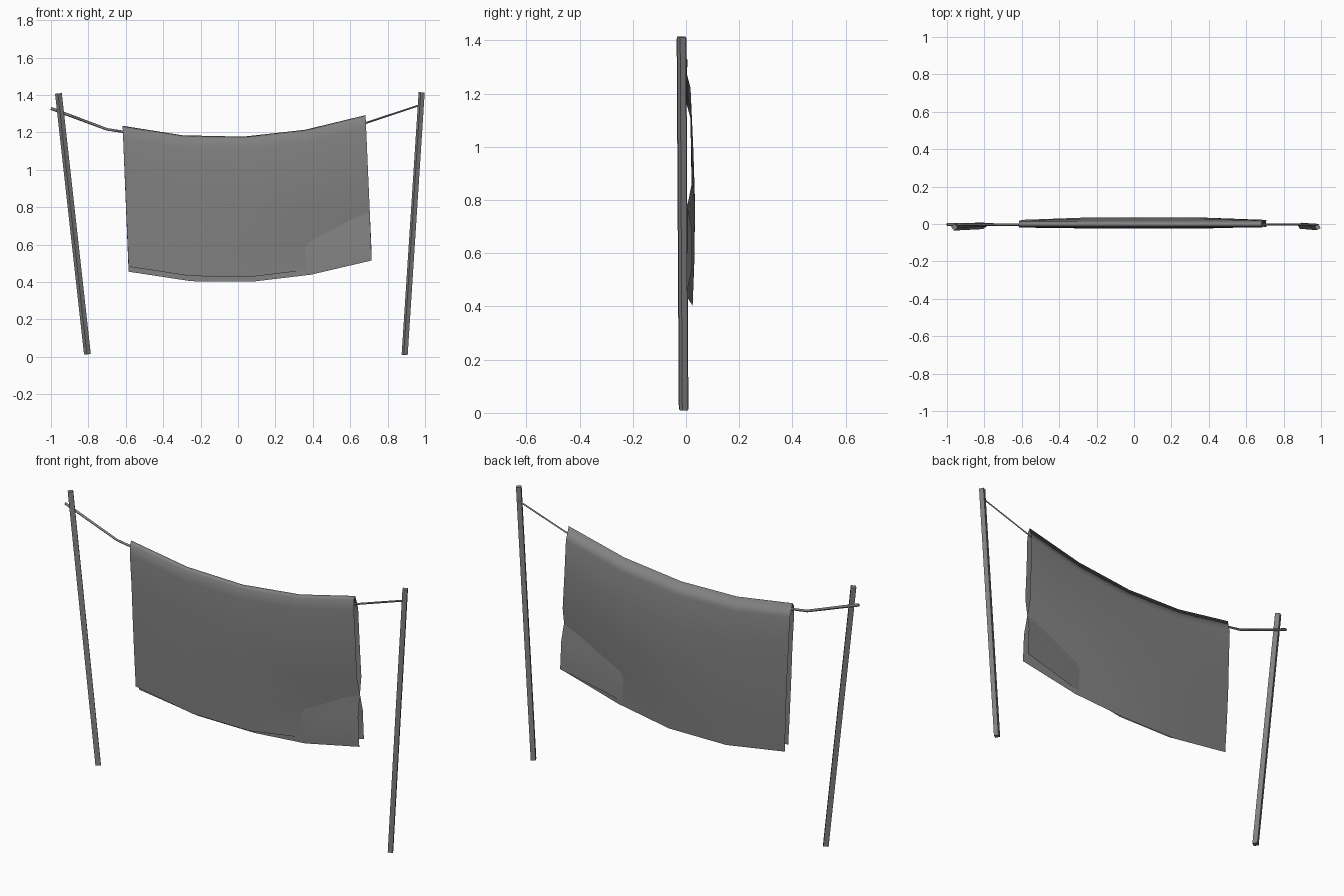
import bpy, bmesh, math
from mathutils import Vector, Matrix

if "Cube" in bpy.data.objects:
    bpy.data.objects.remove(bpy.data.objects["Cube"])

grey = bpy.data.materials.new("dark_grey")
grey.diffuse_color = (0.22, 0.22, 0.22, 1)
grey.use_nodes = True
grey.node_tree.nodes["Principled BSDF"].inputs["Base Color"].default_value = grey.diffuse_color


def finish(name, bm, smooth=False):
    me = bpy.data.meshes.new(name)
    bm.to_mesh(me)
    bm.free()
    me.materials.append(grey)
    ob = bpy.data.objects.new(name, me)
    bpy.context.collection.objects.link(ob)
    for p in me.polygons:
        p.use_smooth = smooth
    return ob


def pole(name, bottom, top, side, spin):
    """Square post leaning from bottom to top, twisted on its own axis."""
    a, b = Vector(bottom), Vector(top)
    d = b - a
    bm = bmesh.new()
    m = (Matrix.Translation((a + b) / 2) @ d.to_track_quat('Z', 'Y').to_matrix().to_4x4()
         @ Matrix.Rotation(math.radians(spin), 4, 'Z')
         @ Matrix.Diagonal((side, side, d.length, 1)))
    bmesh.ops.create_cube(bm, size=1, matrix=m)
    return finish(name, bm)


# Leaning posts
pole("left_post", (-0.805, -0.009, 0.013), (-0.96, -0.017, 1.408), 0.026, 33)
pole("right_post", (0.891, -0.009, 0.01), (0.982, -0.017, 1.414), 0.024, 33)

# Sagging line, thinner toward the right
cu = bpy.data.curves.new("washing_line", 'CURVE')
cu.dimensions = '3D'
cu.bevel_depth = 0.008
cu.bevel_resolution = 0
cu.use_fill_caps = True
cu.materials.append(grey)
path = [(-1, 1.328, 1), (-0.7, 1.216, .85), (-0.36, 1.165, .7),
        (0.03, 1.153, .6), (0.36, 1.182, .6), (0.68, 1.249, .6), (0.975, 1.347, .6)]
sp = cu.splines.new('POLY')
sp.points.add(len(path) - 1)
for p, (x, z, r) in zip(sp.points, path):
    p.co = (x, -0.003, z, 1)
    p.radius = r
bpy.context.collection.objects.link(bpy.data.objects.new("washing_line", cu))

# Cloth folded over the line: column positions at the ridge and at the hem
top = [(-.617, 1.235), (-.295, 1.184), (.03, 1.177), (.36, 1.214), (.682, 1.292)]
hem = [(-.585, .455), (-.25, .404), (.08, .402), (.39, .439), (.715, .515)]
# Rows down each side: (fraction of drop, outward bulge at the middle)
back_rows = [(1, .025), (.8, .031), (.55, .034), (.3, .028), (.09, .017)]
front_rows = [(.02, -.013), (.09, -.019), (.3, -.023), (.55, -.024), (.8, -.022), (1, -.018)]


def row(bm, t, bulge, lift, front):
    verts = []
    for i, (a, b) in enumerate(zip(top, hem)):
        x = a[0] + (b[0] - a[0]) * t
        z = a[1] + (b[1] + lift - a[1]) * t
        y = bulge * (.65 if i in (0, 4) and t > .1 else 1)
        # The two layers cross at the lower right corner
        if i == 4 and t >= .8:
            y = .022 if front else -.016
        elif i == 3 and t >= .8:
            y = .006 if front else 0.002
        verts.append(bm.verts.new((x, y, z)))
    return verts


bm = bmesh.new()
rows = [row(bm, t, y, 0, False) for t, y in back_rows]
rows.append(row(bm, 0, -0.002, 0, False))
rows += [row(bm, t, y, .027, True) for t, y in front_rows]
for r, s in zip(rows, rows[1:]):
    for i in range(4):
        bm.faces.new((r[i], s[i], s[i + 1], r[i + 1]))
bmesh.ops.recalc_face_normals(bm, faces=bm.faces[:])
finish("hanging_cloth", bm, smooth=True)
